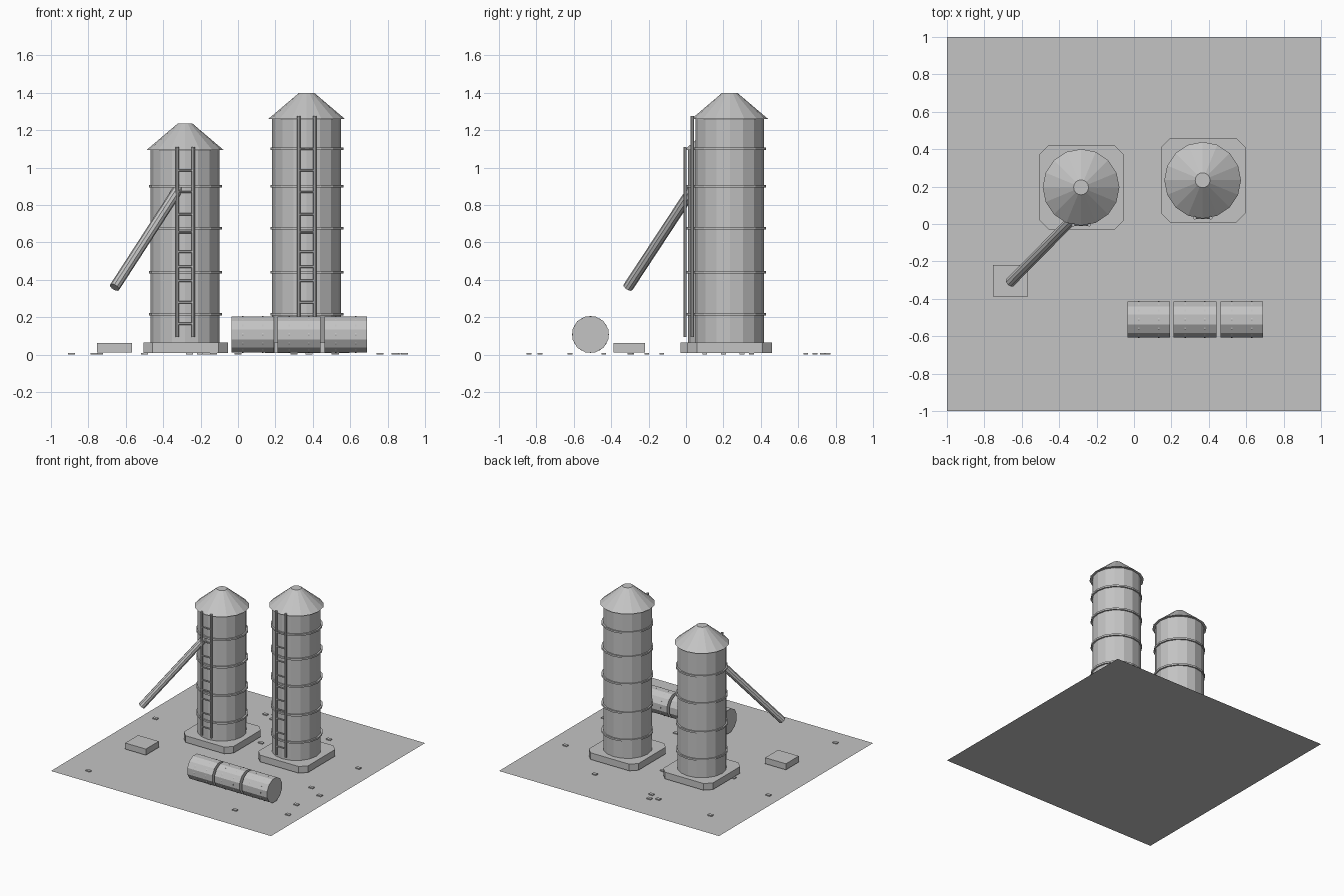
import bpy, bmesh, math
from mathutils import Vector, Matrix

cube = bpy.data.objects.get("Cube")
if cube:
    bpy.data.objects.remove(cube, do_unlink=True)

grey = bpy.data.materials.new("plain_grey")
grey.use_nodes = True
tone = (0.55, 0.55, 0.55, 1)
grey.diffuse_color = tone
grey.node_tree.nodes["Principled BSDF"].inputs["Base Color"].default_value = tone


def finish(name, bm):
    bmesh.ops.recalc_face_normals(bm, faces=bm.faces)
    mesh = bpy.data.meshes.new(name)
    bm.to_mesh(mesh)
    bm.free()
    mesh.materials.append(grey)
    obj = bpy.data.objects.new(name, mesh)
    bpy.context.collection.objects.link(obj)
    return obj


def add_rod(bm, a, b, radius, sides, turn=0, tip=None):
    """Capped cylinder or cone between two points."""
    a, b = Vector(a), Vector(b)
    axis = b - a
    mat = (Matrix.Translation((a + b) / 2)
           @ axis.to_track_quat('Z', 'Y').to_matrix().to_4x4()
           @ Matrix.Rotation(turn, 4, 'Z'))
    bmesh.ops.create_cone(bm, cap_ends=True, segments=sides, radius1=radius,
                          radius2=radius if tip is None else tip,
                          depth=axis.length, matrix=mat)


def rod(name, *args, **kw):
    bm = bmesh.new()
    add_rod(bm, *args, **kw)
    return finish(name, bm)


def box(name, center, size):
    bm = bmesh.new()
    bmesh.ops.create_cube(bm, size=1, matrix=Matrix.Translation(center) @ Matrix.Diagonal((*size, 1)))
    return finish(name, bm)


def slab(name, x, y, half, cut, z0, z1):
    """Square foundation with cut corners."""
    bm = bmesh.new()
    inner = half - cut
    corners = []
    for sx, sy in ((1, 1), (-1, 1), (-1, -1), (1, -1)):
        pair = [(sx * half, sy * inner), (sx * inner, sy * half)]
        corners += pair if sx * sy > 0 else pair[::-1]
    face = bm.faces.new([bm.verts.new((x + px, y + py, z0)) for px, py in corners])
    out = bmesh.ops.extrude_face_region(bm, geom=[face])
    top = [v for v in out["geom"] if isinstance(v, bmesh.types.BMVert)]
    bmesh.ops.translate(bm, verts=top, vec=(0, 0, z1 - z0))
    # close the underside if the extrusion moved it
    bmesh.ops.holes_fill(bm, edges=[e for e in bm.edges if e.is_boundary])
    return finish(name, bm)


def silo(side, x, y, eave):
    slab(side + "_silo_foundation", x + 0.003, y, 0.226, 0.05, 0.01, 0.065)
    rod(side + "_silo_body", (x, y, 0.06), (x, y, eave), 0.184, 16)
    rod(side + "_silo_roof", (x, y, eave), (x, y, eave + 0.14), 0.205, 16, tip=0.04)
    # Hoops round the wall
    bm = bmesh.new()
    for z in (0.215, 0.44, 0.675, 0.9, 1.1):
        if z < eave:
            add_rod(bm, (x + 0.002, y, z - 0.007), (x + 0.002, y, z + 0.007), 0.195, 16)
    finish(side + "_silo_hoops", bm)
    # Ladder
    bm = bmesh.new()
    ly, lx, top = y - 0.201, x + 0.001, eave + 0.015
    for s in (-1, 1):
        add_rod(bm, (lx + s * 0.043, ly, 0.095), (lx + s * 0.043, ly, top), 0.009, 8)
    for z in (0.165, 0.28, 0.395, 0.47, 0.55, 0.655, 0.75, 0.87, 0.985, 1.1):
        if z < eave:
            add_rod(bm, (lx - 0.043, ly, z), (lx + 0.043, ly, z), 0.006, 6)
    finish(side + "_silo_ladder", bm)


# Ground sheet
bm = bmesh.new()
bmesh.ops.create_grid(bm, x_segments=1, y_segments=1, size=1)
finish("ground", bm)

silo("right", -0.283, 0.196, 1.095)
silo("left", 0.367, 0.234, 1.26)

# Unloading chute and the block below it
rod("chute", (-0.66, -0.31, 0.36), (-0.31, 0.045, 0.9), 0.028, 10)
box("chute_block", (-0.66, -0.304, 0.037), (0.188, 0.168, 0.05))

# Row of lying barrels, each with two hoops nearly flush with the wall
by, bz = -0.511, 0.108
for i, start in enumerate((-0.035, 0.212, 0.462)):
    end = start + 0.228
    rod(f"barrel_{i + 1}", (start, by, bz), (end, by, bz), 0.1, 12, turn=math.pi / 12)
    bm = bmesh.new()
    for part in (0.27, 0.73):
        x = start + part * (end - start)
        add_rod(bm, (x - 0.004, by, bz), (x + 0.004, by, bz), 0.0985, 12)
    finish(f"barrel_{i + 1}_hoops", bm)

# Flat stones scattered over the ground
stones = [(-0.74, 0.74), (-0.2, 0.76), (-0.26, 0.73), (-0.17, 0.69), (0.38, 0.64),
          (0.85, 0.35), (-0.89, 0.2), (0, 0.3), (-0.5, 0.1), (-0.13, -0.29), (0.3, -0.3),
          (0.76, -0.13), (0.89, -0.21), (0.84, -0.44), (0.89, -0.62), (0.52, -0.78),
          (-0.77, -0.84)]
for i, (x, y) in enumerate(stones):
    box(f"stone_{i + 1}", (x, y, 0.004), (0.038, 0.026, 0.008))
